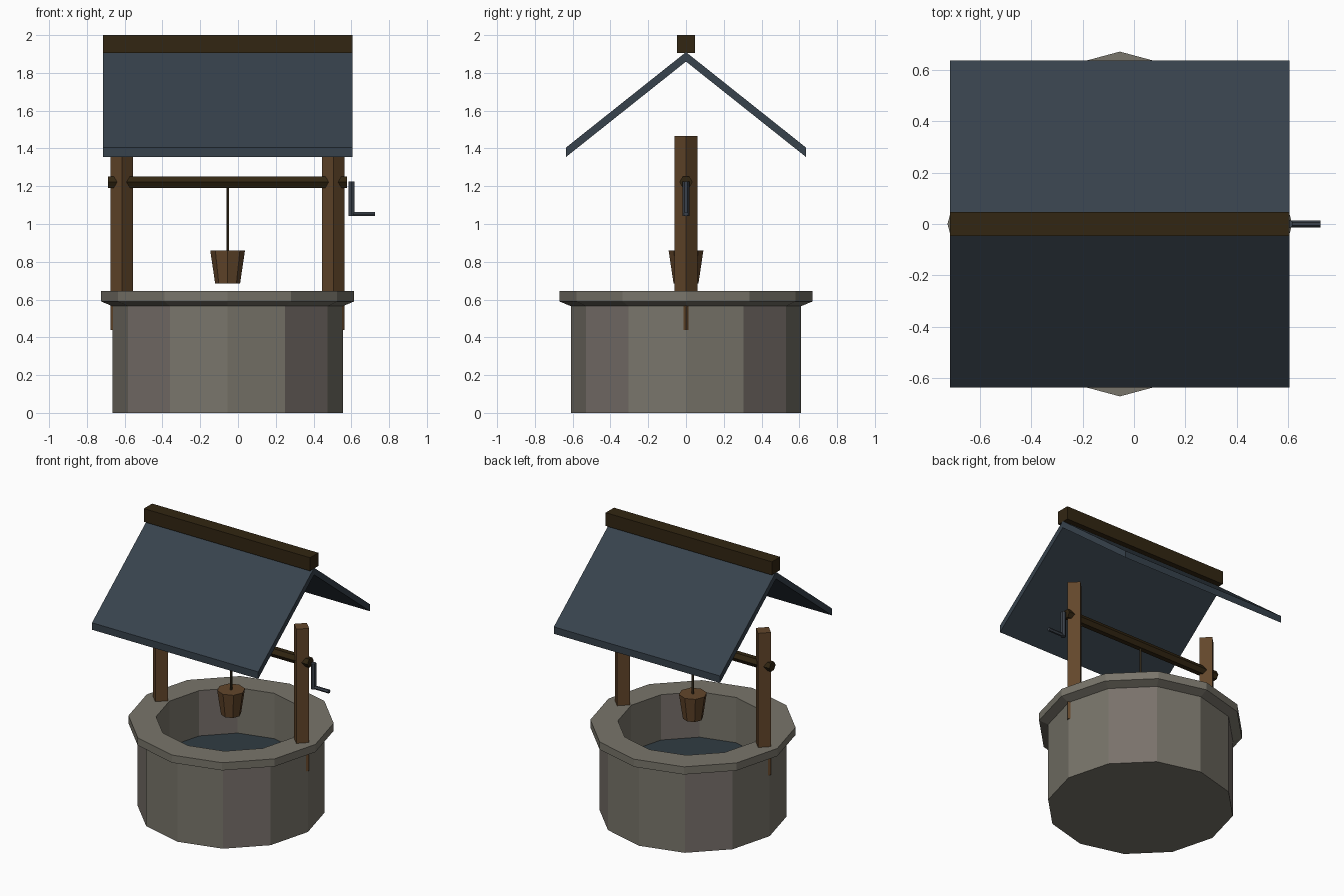
import bpy, bmesh, math
from mathutils import Matrix, Vector

cube = bpy.data.objects.get("Cube")
if cube:
    bpy.data.objects.remove(cube, do_unlink=True)

CX = -0.055          # axis of the well shaft


def material(name, rgb):
    m = bpy.data.materials.new(name)
    m.use_nodes = True
    m.diffuse_color = (*rgb, 1)
    m.node_tree.nodes["Principled BSDF"].inputs["Base Color"].default_value = (*rgb, 1)
    return m


stone = material("grey stone", (0.19, 0.178, 0.145))
warm_stone = material("warm stone", (0.19, 0.165, 0.147))
wood = material("brown wood", (0.125, 0.062, 0.024))
dark_wood = material("dark wood", (0.032, 0.019, 0.006))
slate = material("slate roof", (0.038, 0.054, 0.072))
water_blue = material("dark water", (0.03, 0.045, 0.056))
iron = material("iron", (0.045, 0.055, 0.07))
rope_brown = material("rope", (0.045, 0.03, 0.014))


def add(name, bm, *mats):
    bmesh.ops.recalc_face_normals(bm, faces=bm.faces)
    me = bpy.data.meshes.new(name)
    bm.to_mesh(me)
    bm.free()
    for m in mats:
        me.materials.append(m)
    ob = bpy.data.objects.new(name, me)
    bpy.context.collection.objects.link(ob)
    return ob


def lathe(name, profile, sides, *mats, caps=True, rule=None):
    """Faceted body of revolution round the shaft axis."""
    bm = bmesh.new()
    rings = []
    for r, z in profile:
        angles = [2 * math.pi * k / sides for k in range(sides)]
        rings.append([bm.verts.new((CX + r * math.cos(a), r * math.sin(a), z)) for a in angles])
    for lower, upper in zip(rings, rings[1:]):
        for k in range(sides):
            n = (k + 1) % sides
            f = bm.faces.new((lower[k], lower[n], upper[n], upper[k]))
            f.material_index = rule(k) if rule else 0
    if caps:
        bm.faces.new(rings[0])
        bm.faces.new(rings[-1])
    return add(name, bm, *mats)


def rod(name, start, end, radius, sides, mat):
    """Straight prism between two points, one corner facing along y."""
    a, b = Vector(start), Vector(end)
    axis = b - a
    bm = bmesh.new()
    bmesh.ops.create_cone(bm, cap_ends=True, segments=sides, radius1=radius,
                          radius2=radius, depth=axis.length)
    turn = Matrix.Rotation(math.pi / 2, 4, 'Y') if abs(axis.x) > abs(axis.z) else Matrix()
    bm.transform(Matrix.Translation((a + b) / 2) @ turn)
    return add(name, bm, mat)


def extrude_x(name, outline, half, mat):
    """Side outline (y, z) extruded along x."""
    bm = bmesh.new()
    face = bm.faces.new([bm.verts.new((CX - half, y, z)) for y, z in outline])
    moved = bmesh.ops.extrude_face_region(bm, geom=[face])["geom"]
    bmesh.ops.translate(bm, vec=(2 * half, 0, 0),
                        verts=[v for v in moved if isinstance(v, bmesh.types.BMVert)])
    return add(name, bm, mat)


# Stone shaft, with every third facet in the warmer stone
lathe("well_wall", [(0.61, 0), (0.61, 0.565)], 12, stone, warm_stone,
      caps=False, rule=lambda k: int(k % 3 == 1))
lathe("well_floor", [(0.61, 0), (0.49, 0.005)], 12, stone)
lathe("inner_wall", [(0.49, 0.005), (0.49, 0.645)], 12, stone, warm_stone,
      caps=False, rule=lambda k: int(k % 3 == 1))
lathe("well_rim", [(0.61, 0.565), (0.67, 0.59), (0.67, 0.645), (0.49, 0.645)],
      12, stone, caps=False)
lathe("water", [(0.489, 0.29), (0.489, 0.32)], 12, water_blue)

# Posts, set cornerwise
for name, side in (("left_post", 1), ("right_post", -1)):
    x = CX + side * 0.56
    rod(name, (x, 0, 0.44), (x, 0, 1.465), 0.06, 4, wood)

# Winding gear
rod("axle", (CX - 0.632, 0, 1.222), (CX + 0.632, 0, 1.222), 0.035, 6, dark_wood)
rod("crank_arm", (0.6, 0, 1.042), (0.6, 0, 1.225), 0.018, 6, iron)
rod("crank_handle", (0.59, 0, 1.053), (0.725, 0, 1.053), 0.013, 6, iron)
rod("rope", (CX, 0, 0.85), (CX, 0, 1.21), 0.008, 6, rope_brown)
lathe("bucket", [(0.066, 0.685), (0.092, 0.86)], 8, wood)

# Roof
for name, s in (("front_roof", -1), ("back_roof", 1)):
    extrude_x(name, [(0, 1.91), (s * 0.635, 1.405), (s * 0.635, 1.355), (0, 1.86)], 0.66, slate)
extrude_x("ridge_beam", [(-0.047, 1.905), (0.047, 1.905), (0.047, 2), (-0.047, 2)], 0.66, dark_wood)
